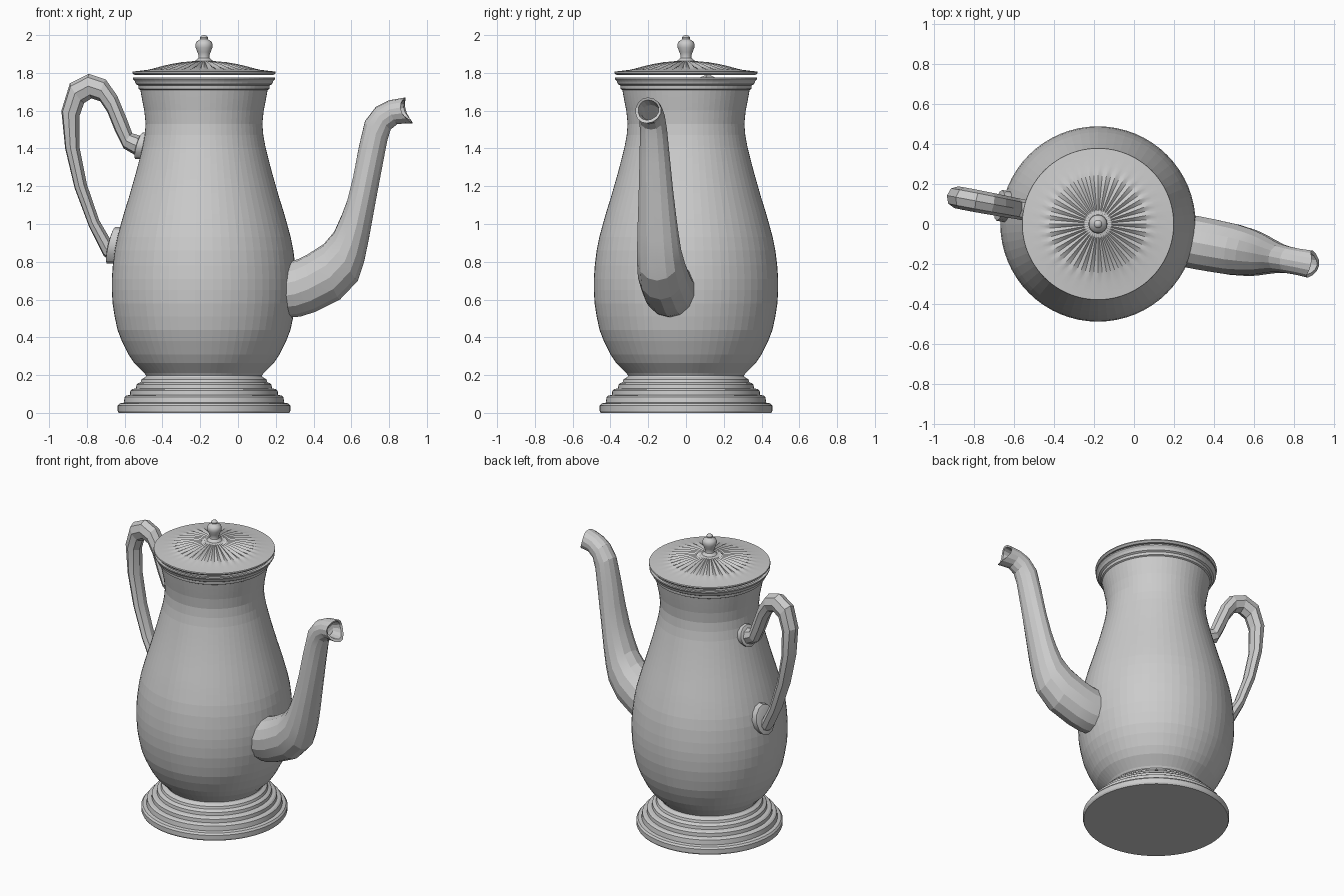
import bpy
import math

CX = -0.18                      # axis of the pot
TURN = math.radians(-10.7)      # spout and handle plane
CT, ST = math.cos(TURN), math.sin(TURN)

metal = bpy.data.materials.new("pewter_grey")
metal.diffuse_color = (0.6, 0.6, 0.6, 1)


def make(name, verts, faces, smooth=None):
    me = bpy.data.meshes.new(name)
    me.from_pydata(verts, [], faces)
    me.materials.append(metal)
    ob = bpy.data.objects.new(name, me)
    bpy.context.collection.objects.link(ob)
    bpy.ops.object.select_all(action='DESELECT')
    ob.select_set(True)
    bpy.context.view_layer.objects.active = ob
    bpy.ops.object.mode_set(mode='EDIT')
    bpy.ops.mesh.select_all(action='SELECT')
    bpy.ops.mesh.normals_make_consistent(inside=False)
    bpy.ops.object.mode_set(mode='OBJECT')
    if smooth:
        bpy.ops.object.shade_smooth_by_angle(angle=math.radians(smooth))
    return ob


def skin(rings, n, cap_start=True, cap_end=True):
    """Quads between successive rings of n vertices, with optional end caps."""
    faces = [(i * n + j, i * n + (j + 1) % n, (i + 1) * n + (j + 1) % n, (i + 1) * n + j)
             for i in range(rings - 1) for j in range(n)]
    if cap_start:
        faces.append(tuple(range(n)))
    if cap_end:
        faces.append(tuple((rings - 1) * n + j for j in range(n)))
    return faces


def lathe(name, profile, n, cap_start=True, cap_end=True, bump=None, smooth=None):
    verts = []
    for r, z in profile:
        for j in range(n):
            a = 2 * math.pi * j / n
            dz = bump(r, z, a) if bump else 0
            verts.append((CX + r * math.cos(a), r * math.sin(a), z + dz))
    return make(name, verts, skin(len(profile), n, cap_start, cap_end), smooth)


def loft(name, sections, n, cap_start=True, cap_end=True, smooth=None):
    """Each section: lower x, z, upper x, z (front view), half width, notch."""
    verts = []
    for x0, z0, x1, z1, w, notch in sections:
        u0, u1 = (x0 - CX) / CT, (x1 - CX) / CT
        for j in range(n):
            a = 2 * math.pi * j / n
            c, s = math.cos(a), math.sin(a)
            u = (u0 + u1) / 2 + (u1 - u0) / 2 * c - notch * s * s
            v = w * s
            z = (z0 + z1) / 2 + (z1 - z0) / 2 * c
            verts.append((CX + u * CT - v * ST, u * ST + v * CT, z))
    return make(name, verts, skin(len(sections), n, cap_start, cap_end), smooth)


# stepped foot
lathe("foot", [(.452, 0), (.457, .01), (.457, .038), (.447, .05), (.425, .054), (.42, .085),
               (.41, .092), (.392, .095), (.39, .118), (.38, .126), (.36, .13), (.357, .15),
               (.347, .158), (.335, .162), (.33, .178), (.31, .19), (.305, .2)], 64, smooth=25)

# pear-shaped body with flared rim
lathe("body", [(.305, .195), (.315, .21), (.345, .24), (.37, .265), (.4, .31), (.435, .38),
               (.458, .44), (.473, .51), (.484, .58), (.488, .65), (.488, .71), (.483, .78),
               (.473, .86), (.459, .93), (.44, 1.0), (.42, 1.07), (.398, 1.14), (.378, 1.21),
               (.358, 1.28), (.34, 1.35), (.325, 1.41), (.314, 1.47), (.309, 1.53),
               (.316, 1.6), (.328, 1.66), (.337, 1.71), (.346, 1.715), (.348, 1.733),
               (.36, 1.74), (.366, 1.755), (.376, 1.768), (.376, 1.776), (.358, 1.776),
               (.33, 1.735), (.318, 1.65), (.3, 1.54)], 64, cap_end=False, smooth=3)


# lid with radial flutes
def flutes(r, z, a):
    if z < 1.81 or not .06 < r < .28:
        return 0
    return .007 * math.sin(math.pi * (r - .05) / .24) * math.cos(36 * a)


lathe("lid", [(.02, 1.789), (.368, 1.789), (.38, 1.8), (.378, 1.807), (.35, 1.81), (.3, 1.816),
              (.27, 1.821), (.23, 1.829), (.18, 1.839), (.12, 1.851), (.07, 1.859),
              (.05, 1.863), (.01, 1.866)], 144, bump=flutes, smooth=20)

# knob on the lid
lathe("lid_knob", [(.05, 1.86), (.043, 1.868), (.03, 1.878), (.028, 1.89), (.035, 1.91),
                   (.044, 1.933), (.046, 1.95), (.04, 1.965), (.026, 1.974), (.02, 1.98),
                   (.021, 1.988), (.015, 1.996), (.004, 2.0)], 24, smooth=40)

# spout, folded inward at the notched mouth to make a hollow
loft("spout", [(.27, .505, .27, .80, .135, 0), (.33, .51, .32, .815, .135, 0),
               (.41, .535, .37, .84, .134, 0), (.54, .60, .455, .895, .13, 0),
               (.635, .70, .51, .96, .12, 0), (.665, .79, .55, 1.05, .112, 0),
               (.69, .91, .58, 1.13, .104, 0), (.725, 1.10, .61, 1.25, .092, 0),
               (.765, 1.31, .64, 1.41, .08, 0), (.79, 1.44, .672, 1.545, .072, 0),
               (.808, 1.5, .73, 1.62, .068, 0), (.845, 1.53, .80, 1.655, .067, .005),
               (.925, 1.533, .885, 1.67, .07, .03), (.915, 1.55, .882, 1.657, .056, .03),
               (.83, 1.55, .80, 1.63, .048, 0), (.76, 1.46, .70, 1.53, .04, 0)],
     14, cap_start=False, smooth=15)

# curved handle
loft("handle", [(-.48, 1.36, -.47, 1.46, .05, 0), (-.54, 1.362, -.52, 1.468, .052, 0),
                (-.605, 1.40, -.56, 1.48, .052, 0), (-.65, 1.49, -.59, 1.56, .053, 0),
                (-.69, 1.59, -.64, 1.68, .054, 0), (-.73, 1.65, -.70, 1.765, .055, 0),
                (-.775, 1.665, -.79, 1.795, .056, 0), (-.815, 1.64, -.89, 1.745, .056, 0),
                (-.84, 1.57, -.935, 1.60, .055, 0), (-.84, 1.41, -.915, 1.40, .054, 0),
                (-.80, 1.21, -.865, 1.19, .052, 0), (-.735, 1.02, -.79, .99, .05, 0),
                (-.665, .90, -.71, .83, .048, 0), (-.61, .87, -.65, .79, .045, 0)],
     8, smooth=12)

# collars where the handle meets the body
for name, x0, z0, x1, z1, w in (("upper_handle_collar", -.545, 1.345, -.505, 1.485, .068),
                                ("lower_handle_collar", -.695, .79, -.65, .985, .078)):
    mx, mz = (x0 + x1) / 2, (z0 + z1) / 2
    inner = (mx + (x0 - mx) * .8 - .005, mz + (z0 - mz) * .8,
             mx + (x1 - mx) * .8 - .005, mz + (z1 - mz) * .8, w * .8, 0)
    loft(name, [inner, (x0, z0, x1, z1, w, 0), (x0 + .06, z0, x1 + .06, z1, w, 0)],
         12, smooth=30)
